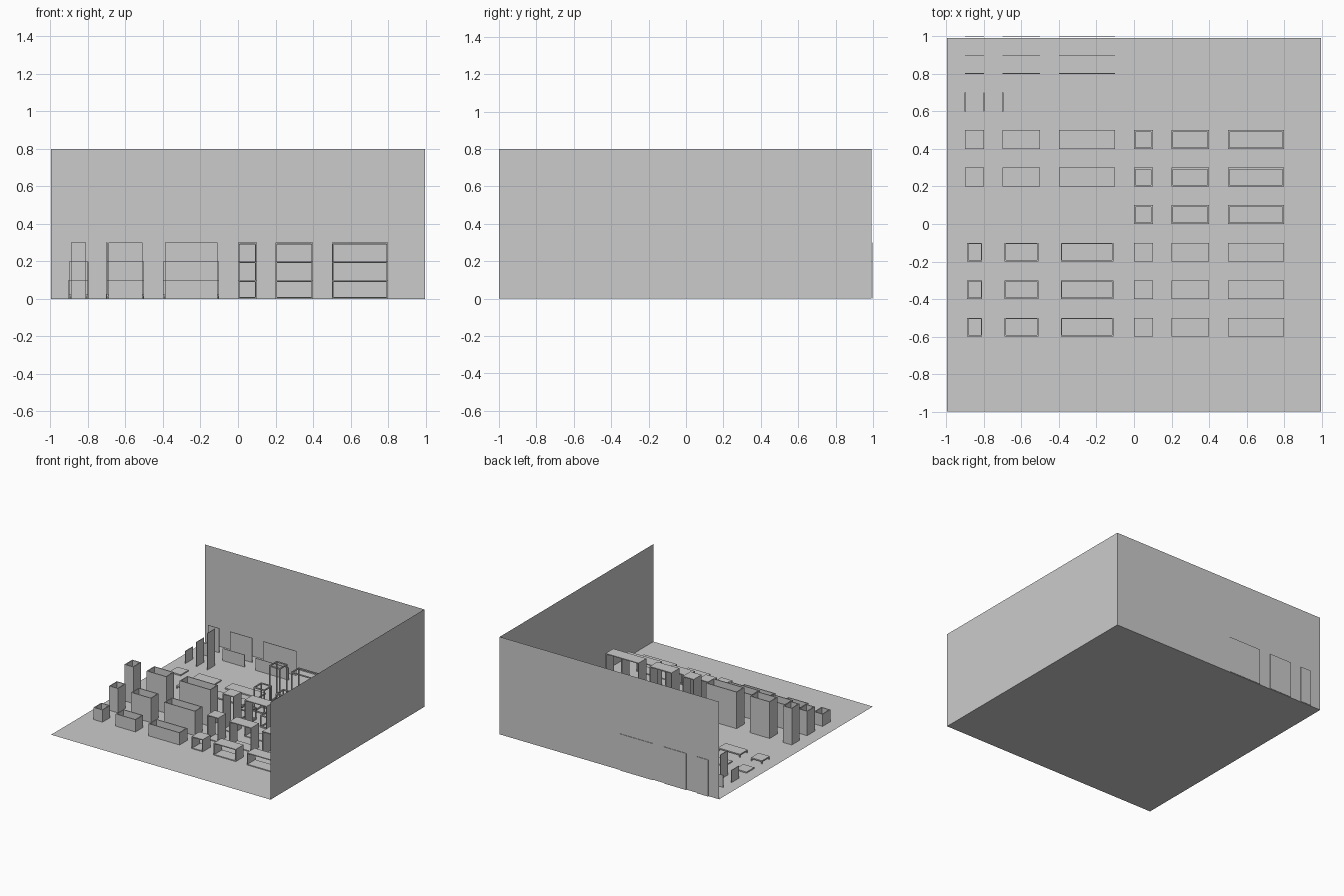
import bpy, bmesh

if "Cube" in bpy.data.objects:
    bpy.data.objects.remove(bpy.data.objects["Cube"])

W = 0.996   # half size of the room
T = 0.007   # sheet thickness
B = 0.009   # beam thickness


def add_box(bm, lo, hi):
    vs = [bm.verts.new((x, y, z)) for x in (lo[0], hi[0])
          for y in (lo[1], hi[1]) for z in (lo[2], hi[2])]
    for f in ((0, 1, 3, 2), (4, 6, 7, 5), (0, 4, 5, 1),
              (2, 3, 7, 6), (0, 2, 6, 4), (1, 5, 7, 3)):
        bm.faces.new([vs[i] for i in f])


def make(name, boxes):
    bm = bmesh.new()
    for lo, hi in boxes:
        add_box(bm, lo, hi)
    me = bpy.data.meshes.new(name)
    bm.to_mesh(me)
    bm.free()
    bpy.context.collection.objects.link(bpy.data.objects.new(name, me))


def sheet(name, corners):
    me = bpy.data.meshes.new(name)
    me.from_pydata(corners, [], [(0, 1, 2, 3)])
    bpy.context.collection.objects.link(bpy.data.objects.new(name, me))


def wire_boxes(x0, x1, y0, y1, h):
    # the twelve edges of a box as square beams
    xs, ys, zs = (x0, x1 - B), (y0, y1 - B), (0, h - B)
    out = [((x0, y, z), (x1, y + B, z + B)) for y in ys for z in zs]
    out += [((x, y0 + B, z), (x + B, y1 - B, z + B)) for x in xs for z in zs]
    out += [((x, y, B), (x + B, y + B, h - B)) for x in xs for y in ys]
    return out


# Room: floor, back wall, right wall
sheet("floor", [(-W, -1, 0), (W, -1, 0), (W, W - .004, 0), (-W, W - .004, 0)])
sheet("back_wall", [(-W, .992, 0), (W, .992, 0), (W, .992, .8), (-W, .992, .8)])
sheet("right_wall", [(W, -1, 0), (W, .992, 0), (W, .992, .8), (W, -1, .8)])

left_cols = [(-.9, -.8), (-.7, -.5), (-.4, -.1)]
right_cols = [(0, .1), (.2, .4), (.5, .8)]
heights = (.1, .2, .3)

# Upright panels facing front, and three facing sideways
for i, h in enumerate(heights):
    y = .8 + .098 * i
    for a, b in left_cols:
        make("front_panel", [((a, y, 0), (b, y + .004, h))])
    x = -.9 + .1 * i
    make("side_panel", [((x - .003, .6, 0), (x + .003, .7, h))])

# Flat slabs, and low platforms on short legs
for a, b in left_cols:
    make("flat_slab", [((a, .4, 0), (b, .5, .01))])
    parts = [((a, .2, .016), (b, .3, .026))]
    parts += [((x, y, 0), (x + T, y + T, .016))
              for x in (a, b - T) for y in (.2, .3 - T)]
    make("low_platform", parts)

# Open-top bins
for i, h in enumerate(heights):
    y0 = -.6 + .2 * i
    y1 = y0 + .1
    for a, b in left_cols:
        a, b = a + .01, b - .01
        make("open_bin", [
            ((a, y0, 0), (a + T, y1, h)), ((b - T, y0, 0), (b, y1, h)),
            ((a + T, y0, 0), (b - T, y0 + T, h)),
            ((a + T, y1 - T, 0), (b - T, y1, h))])

    for a, b in right_cols:
        # Shells open at front and back
        make("open_shell", [
            ((a, y0, 0), (a + T, y1, h)), ((b - T, y0, 0), (b, y1, h)),
            ((a + T, y0, 0), (b - T, y1, T)),
            ((a + T, y0, h - T), (b - T, y1, h))])
        # Beam frames behind them
        f0 = .2 * i
        make("beam_frame", wire_boxes(a, b, f0, f0 + .1, h))
